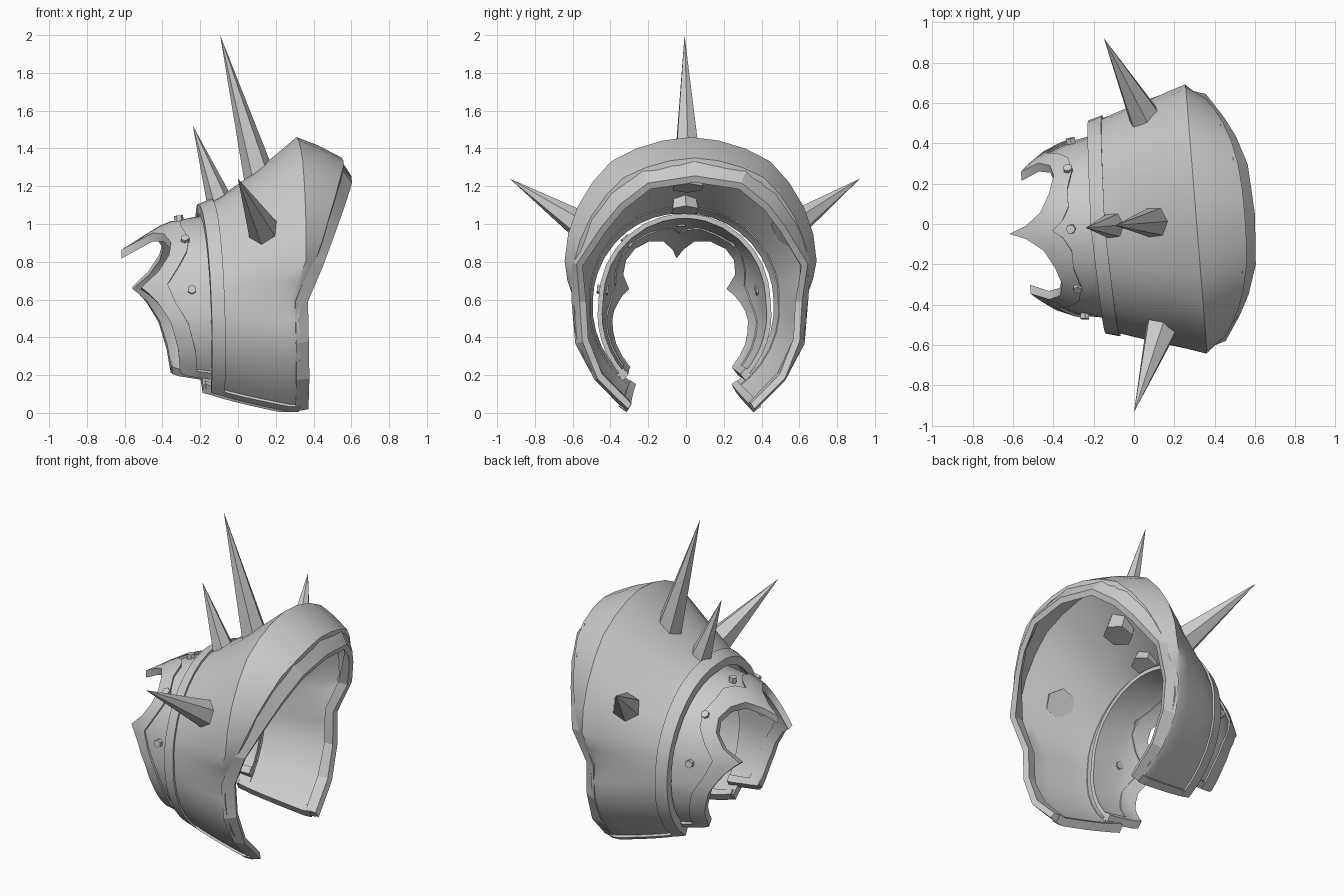
import bpy, bmesh, math
from mathutils import Matrix, Vector

if "Cube" in bpy.data.objects:
    bpy.data.objects.remove(bpy.data.objects["Cube"])

TURN = Matrix.Rotation(math.radians(4.6), 4, 'Z')
AXIS_Z = 0.6      # height of the axis the armour wraps around
END = 150         # half opening angle of the main plate

steel = bpy.data.materials.new("grey_steel")
steel.use_nodes = True
steel.diffuse_color = (0.6, 0.6, 0.6, 1)
steel.node_tree.nodes["Principled BSDF"].inputs["Base Color"].default_value = (0.6, 0.6, 0.6, 1)


def interp(x, table):
    """Piecewise linear lookup in a list of (key, value)."""
    if x <= table[0][0]:
        return table[0][1]
    for (a, va), (b, vb) in zip(table, table[1:]):
        if x <= b:
            return va + (vb - va) * (x - a) / (b - a)
    return table[-1][1]


def finish(name, bm, angle):
    bmesh.ops.recalc_face_normals(bm, faces=bm.faces)
    bm.transform(TURN)
    me = bpy.data.meshes.new(name)
    bm.to_mesh(me)
    bm.free()
    me.materials.append(steel)
    me.shade_smooth()
    me.set_sharp_from_angle(angle=math.radians(angle))
    ob = bpy.data.objects.new(name, me)
    bpy.context.collection.objects.link(ob)


def on_arc(x, r, deg):
    t = math.radians(deg)
    return Vector((x, r * math.sin(t), AXIS_Z + r * math.cos(t)))


def sweep(name, angles, section, angle=32):
    """Sweep a closed (x, radius) section round the arch and cap both ends."""
    bm = bmesh.new()
    rings = [[bm.verts.new(on_arc(x, r, a)) for x, r in section(abs(a))] for a in angles]
    n = len(rings[0])
    for p, q in zip(rings, rings[1:]):
        for i in range(n):
            j = (i + 1) % n
            bm.faces.new((p[i], p[j], q[j], q[i]))
    for ring in (rings[0], rings[-1]):
        for i in range(n // 2 - 1):
            bm.faces.new((ring[i], ring[i + 1], ring[n - 2 - i], ring[n - 1 - i]))
    finish(name, bm, angle)


def mirrored(half):
    return [-a for a in reversed(half) if a] + list(half)


def thick(outer, depth, grow=0):
    return [(x, r + grow) for x, r in outer] + [(x, r - depth) for x, r in reversed(outer)]


# Main plate shape
CREST = [(0, .86), (30, .845), (51, .775), (73, .70), (90, .615), (110, .64), (130, .65), (150, .672)]
LIP = [(0, .635), (22, .645), (50, .60), (72, .625), (93, .565), (112, .60), (130, .63), (150, .65)]
NECK = [(0, .49), (90, .515), (150, .555)]


def edge_x(a):
    z = AXIS_Z + interp(a, LIP) * math.cos(math.radians(a))
    return .32 + .43 * max(0, z - .58) + .05 * max(0, .58 - z)


def neck_x(a):
    return -.2 + .05 * a / END


def shoulder_r(a):
    return interp(a, CREST) - .11 * max(0, math.cos(math.radians(a))) ** .7


def main_outer(a):
    x0, r0, xe = neck_x(a), interp(a, NECK), edge_x(a)
    xc, rc = min(.31, xe - .1), interp(a, CREST)
    power = 1.2 - .4 * min(a, 90) / 90
    pts = [(x0 + (xc - x0) * f, r0 + (rc - r0) * f ** power) for f in (0, .2, .4, .6, .8, 1)]
    rp = shoulder_r(a)
    pts += [((xc + xe - .06) / 2, rc * .6 + rp * .4), (xe - .05, rp)]
    return pts


def neck_trim(a):
    pts = main_outer(a)
    x0 = neck_x(a)
    strip = [(x0 - .015, pts[0][1]), (x0 + .055, interp(x0 + .055, pts))]
    return thick(strip, .035, .015)


def rim(a):
    xe, rp, ri = edge_x(a), shoulder_r(a), interp(a, LIP)
    return [(xe - .07, rp + .012), (xe, ri + .02), (xe - .012, ri - .015), (xe - .075, rp - .045)]


arc = [0, 10, 20, 30, 40, 51, 62, 73, 81, 90, 100, 110, 120, 130, 140, END]
sweep("main_plate", mirrored(arc), lambda a: thick(main_outer(a), .03), 40)
sweep("neck_trim", mirrored(arc), neck_trim)
sweep("flared_rim", mirrored([0, 22, 38, 52, 73, 91, 111, 130, END]), rim, 20)

# Front plate with a scalloped edge
FRONT_R = [(-.6, .25), (-.5, .325), (-.42, .375), (-.3, .425), (-.12, .455)]
FRONT_X = [(0, -.61), (6, -.53), (15, -.45), (28, -.40), (42, -.37), (54, -.385), (66, -.44),
           (78, -.53), (92, -.45), (107, -.38), (125, -.34), (142, -.325)]
BOTTOM = 142


def front_r(x, a):
    return interp(x, FRONT_R) * (1 + .16 * max(0, a - 90) / 52)


def front_strip(a, x0, x1, steps):
    xs = [x0 + (x1 - x0) * i / steps for i in range(steps + 1)]
    return [(x, front_r(x, a)) for x in xs]


def front_outer(a):
    return front_strip(a, interp(a, FRONT_X), -.1, 6)


def scallop_trim(a):
    x0 = interp(a, FRONT_X)
    width = .085 + .12 * max(0, 1 - a / 25) + .04 * max(0, 1 - abs(a - 78) / 14)
    return thick(front_strip(a, x0 - .008, x0 + width, 3), .032, .014)


front_arc = [0, 6, 15, 28, 42, 54, 66, 78, 85, 92, 100, 107, 116, 125, 134, BOTTOM]
sweep("front_plate", mirrored(front_arc), lambda a: thick(front_outer(a), .025), 40)
sweep("scallop_trim", mirrored(front_arc), scallop_trim)

# Raised strips along the lower ends
for side, s in (("left", 1), ("right", -1)):
    sweep(side + "_main_hem", [s * (END - 3.5), s * (END + .5)], lambda a: thick(main_outer(a), .04, .012))
    sweep(side + "_front_hem", [s * (BOTTOM - 4), s * (BOTTOM + 1)], lambda a: thick(front_outer(a), .035, .012))


def cone(name, base, tip, r1, r2):
    base, tip = Vector(base), Vector(tip)
    d = tip - base
    bm = bmesh.new()
    bmesh.ops.create_cone(bm, cap_ends=True, segments=6, radius1=r1, radius2=r2, depth=d.length)
    bm.transform(Matrix.Translation((base + tip) / 2) @ d.to_track_quat('Z', 'Y').to_matrix().to_4x4())
    finish(name, bm, 10)


# Spikes
cone("tall_spike", (.13, 0, 1.19), (-.095, 0, 2), .09, 0)
cone("short_spike", (-.08, 0, 1.07), (-.24, 0, 1.52), .078, 0)
for side, s in (("left", 1), ("right", -1)):
    cone(side + "_spike", (.105, s * .5, .95), (-.075, s * .93, 1.24), .09, 0)

# Rivets
for i, (a, x) in enumerate([(0, -.31), (43, -.3), (-43, -.3), (83, -.275), (-83, -.275)]):
    r = front_r(x, abs(a))
    cone("rivet_%d" % (i + 1), on_arc(x, r - .035, a), on_arc(x - .006, r + .024, a), .026, .024)
